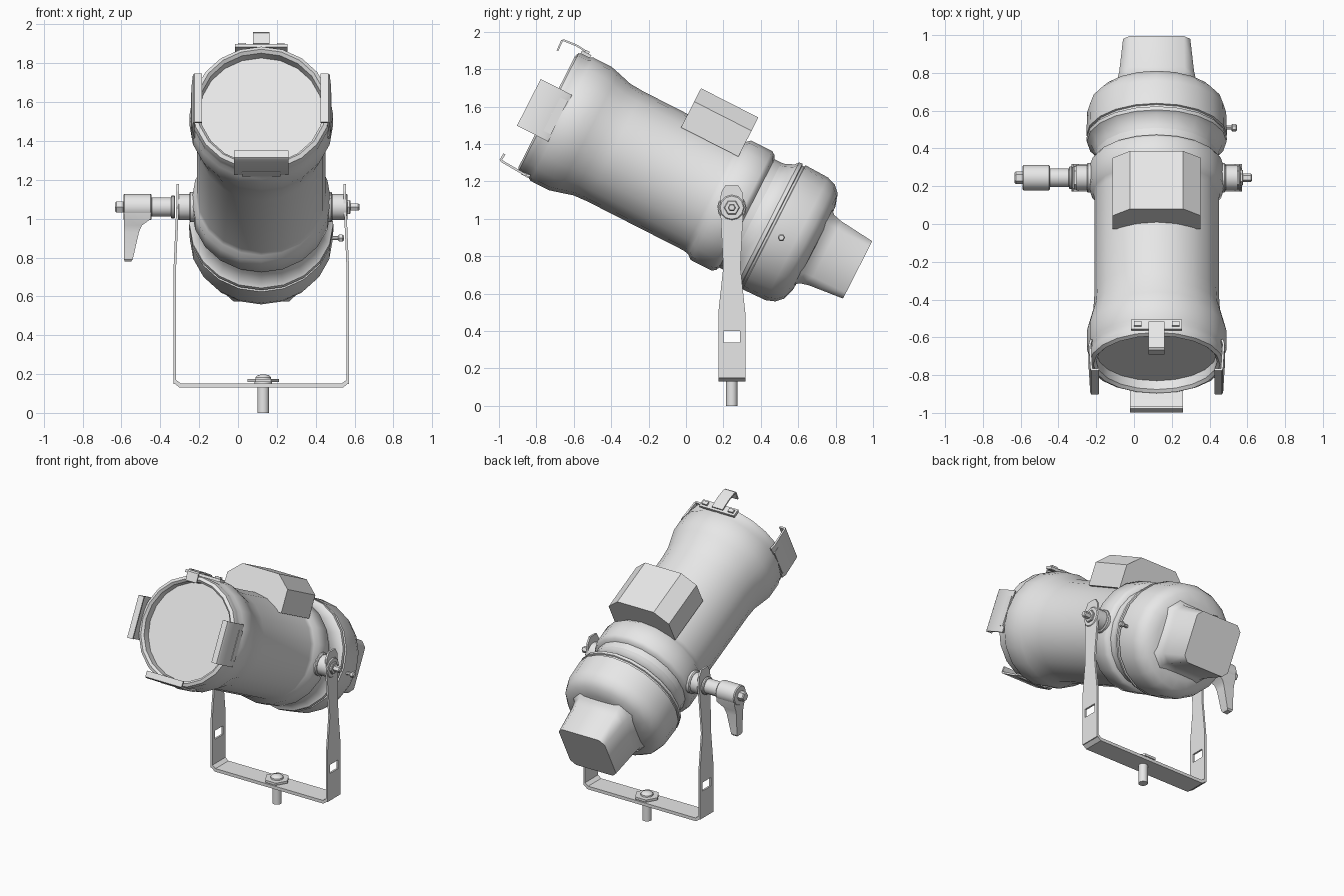
import bpy, bmesh, math
from math import sin, cos, pi, radians
from mathutils import Matrix, Vector

cube = bpy.data.objects.get("Cube")
if cube:
    bpy.data.objects.remove(cube, do_unlink=True)

grey = bpy.data.materials.new("plain grey")
grey.use_nodes = True
grey.diffuse_color = (0.8, 0.8, 0.8, 1)
grey.node_tree.nodes["Principled BSDF"].inputs["Base Color"].default_value = (0.8, 0.8, 0.8, 1)

# Lamp frame: local y runs backwards along the barrel, local z points to its top
CX, PY, PZ = 0.12, 0.245, 1.07
LAMP = Matrix.Translation((CX, PY, PZ)) @ Matrix.Rotation(radians(-27), 4, 'X')
WORLD = Matrix.Identity(4)


def finish(name, bm, matrix=WORLD, angle=35):
    """Turn a bmesh into a named, shaded object."""
    bmesh.ops.recalc_face_normals(bm, faces=bm.faces)
    mesh = bpy.data.meshes.new(name)
    bm.to_mesh(mesh)
    bm.free()
    mesh.transform(matrix)
    mesh.materials.append(grey)
    obj = bpy.data.objects.new(name, mesh)
    bpy.context.collection.objects.link(obj)
    bpy.ops.object.select_all(action='DESELECT')
    obj.select_set(True)
    bpy.context.view_layer.objects.active = obj
    bpy.ops.object.shade_smooth_by_angle(angle=radians(angle))
    return obj


def loft(name, rings, matrix=WORLD, angle=35, caps=True):
    """Skin a row of closed rings that share one point count."""
    bm = bmesh.new()
    rows = [[bm.verts.new(p) for p in ring] for ring in rings]
    n = len(rows[0])
    for a, b in zip(rows, rows[1:]):
        for i in range(n):
            j = (i + 1) % n
            bm.faces.new((a[i], a[j], b[j], b[i]))
    if caps:
        bm.faces.new(rows[0])
        bm.faces.new(rows[-1])
    return finish(name, bm, matrix, angle)


def turned(name, profile, matrix, sides=20, angle=35):
    """Turn a (distance, radius) profile about the local y axis."""
    rings = [[(r * cos(2 * pi * i / sides), t, r * sin(2 * pi * i / sides))
              for i in range(sides)] for t, r in profile]
    return loft(name, rings, matrix, angle)


def rod(name, x0, x1, r, y=PY, z=1.06, sides=16):
    """Cylinder along x with softly cut ends."""
    c = min(0.006, (x1 - x0) / 4)
    m = Matrix.Translation((0, y, z)) @ Matrix.Rotation(-pi / 2, 4, 'Z')
    return turned(name, [(x0, r - c), (x0 + c, r), (x1 - c, r), (x1, r - c)], m, sides)


def block(name, lo, hi, matrix=WORLD):
    x0, y0, z0 = lo
    x1, y1, z1 = hi
    ring = [(x0, y0), (x1, y0), (x1, y1), (x0, y1)]
    return loft(name, [[(x, y, z) for x, y in ring] for z in (z0, z1)], matrix)


def strap(name, path, width, thick, matrix):
    """Bent sheet strip following a (y, z) path, centred on x."""
    pts = [Vector(p) for p in path]
    offs = []
    for i, p in enumerate(pts):
        d = (pts[min(i + 1, len(pts) - 1)] - pts[max(i - 1, 0)]).normalized()
        offs.append(p + Vector((-d.y, d.x)) * thick)
    rings = [[(-width, *p), (width, *p), (width, *q), (-width, *q)] for p, q in zip(pts, offs)]
    return loft(name, rings, matrix)


# Barrel with flared front rim and recessed lens seat
turned("barrel", [(-1.0, 0.315), (-1.095, 0.32), (-1.11, 0.335), (-1.1, 0.355), (-1.07, 0.362),
                  (-1.04, 0.358), (-1.02, 0.37), (-0.91, 0.37), (-0.86, 0.357), (-0.78, 0.335),
                  (-0.7, 0.33), (-0.12, 0.33), (-0.09, 0.337), (-0.065, 0.358), (0.06, 0.358),
                  (0.08, 0.345), (0.09, 0.325), (0.15, 0.325)], LAMP, 20, 40)
turned("lens", [(-1.045, 0.318), (-1.03, 0.24), (-1.02, 0.12), (-1.018, 0.01)], LAMP, 20, 60)

# Rear housing with seam ring and rounded back
turned("rear_housing", [(0.1, 0.32), (0.15, 0.328), (0.2, 0.35), (0.215, 0.37), (0.235, 0.372),
                        (0.238, 0.362), (0.25, 0.362), (0.253, 0.372), (0.39, 0.368),
                        (0.44, 0.35), (0.475, 0.315), (0.495, 0.25), (0.505, 0.1)], LAMP, 20, 40)


# Square cap on the back, flaring where it meets the housing
def cut_square(t, w, h, c):
    return [(x, t, z) for x, z in ((-w + c, -h), (w - c, -h), (w, -h + c), (w, h - c),
                                   (w - c, h), (-w + c, h), (-w, h - c), (-w, -h + c))]


loft("rear_cap", [cut_square(0.46, 0.25, 0.25, 0.09), cut_square(0.51, 0.208, 0.205, 0.06),
                  cut_square(0.56, 0.198, 0.192, 0.05), cut_square(0.755, 0.178, 0.172, 0.035)],
     LAMP, 50)

# Vent hood with chamfered top edges
hood = [(-0.233, 0.25), (0.233, 0.25), (0.233, 0.405), (0.14, 0.485), (-0.14, 0.485), (-0.233, 0.405)]
loft("vent_hood", [[(x, t, z) for x, z in hood] for t in (-0.432, -0.088)], LAMP, 20)

# Three fixed filter holders around the rim
hook = [(-1.03, 0.352), (-1.06, 0.36), (-1.205, 0.352), (-1.218, 0.345), (-1.215, 0.305)]
for label, turn in (("left", 90), ("bottom", 180), ("right", 270)):
    m = LAMP @ Matrix.Rotation(radians(turn), 4, 'Y')
    strap("holder_" + label, hook, 0.14, 0.012, m)
    block("holder_foot_" + label, (-0.1, -1.08, 0.335), (0.1, -1.035, 0.362), m)

# Spring latch on top
strap("top_latch", [(-1.05, 0.385), (-1.13, 0.392), (-1.205, 0.385), (-1.215, 0.375),
                    (-1.212, 0.315)], 0.042, 0.01, LAMP)
block("latch_plate", (-0.135, -1.09, 0.358), (0.135, -1.035, 0.376), LAMP)
for s in (-1, 1):
    block("latch_rivet", (s * 0.1 - 0.02, -1.075, 0.37), (s * 0.1 + 0.02, -1.05, 0.388), LAMP)

# Yoke arms: tapered plates with a square slot
outline = [(0.072, 0.15), (0.072, 0.5), (0.046, 0.74), (0.063, 1.08), (0.058, 1.14), (0.035, 1.178)]
for label, s in (("left", 1), ("right", -1)):
    bm = bmesh.new()
    side = [bm.verts.new((0, PY + y, z)) for y, z in outline]
    back = [bm.verts.new((0, PY - y, z)) for y, z in reversed(outline)]
    hole = [bm.verts.new((0, PY + y, z)) for y, z in
            ((0.045, 0.34), (0.045, 0.4), (-0.045, 0.4), (-0.045, 0.34))]
    a, b, c, d = side[0], side[1], back[-2], back[-1]
    for quad in ((a, b, hole[1], hole[0]), (b, c, hole[2], hole[1]),
                 (c, d, hole[3], hole[2]), (d, a, hole[0], hole[3])):
        bm.faces.new(quad)
    for i in range(1, len(side) - 1):
        bm.faces.new((side[i], side[i + 1], back[-2 - i], back[-1 - i]))
    for v in bm.verts:
        v.co.x = CX + s * (0.452 if v.co.z < 1.0 else 0.437)
    skin = bmesh.ops.extrude_face_region(bm, geom=list(bm.faces))
    moved = [g for g in skin["geom"] if isinstance(g, bmesh.types.BMVert)]
    bmesh.ops.translate(bm, verts=moved, vec=(-s * 0.013, 0, 0))
    finish("yoke_arm_" + label, bm, angle=20)

# Yoke base strip with cut corners
base = [(-0.452, 0.17), (-0.452, 0.155), (-0.42, 0.13), (0.42, 0.13), (0.452, 0.155), (0.452, 0.17),
        (0.439, 0.17), (0.415, 0.152), (-0.415, 0.152), (-0.439, 0.17)]
loft("yoke_base", [[(CX + x, PY + y, z) for x, z in base] for y in (-0.072, 0.072)], angle=20)

# Mounting pin, washer plate and bolt head
UP = Matrix.Translation((0.13, PY, 0)) @ Matrix.Rotation(pi / 2, 4, 'X')
turned("mounting_pin", [(0, 0.03), (0.14, 0.03)], UP, 16)
turned("washer_plate", [(0.158, 0.082), (0.174, 0.082)], UP, 6)
turned("base_bolt", [(0.15, 0.045), (0.183, 0.04), (0.193, 0.03), (0.198, 0.012)], UP, 12)

# Pivot hubs and left bolt
rod("pivot_hub_left", 0.43, 0.485, 0.078)
rod("pivot_collar_left", 0.48, 0.565, 0.068, sides=12)
rod("pivot_nut_left", 0.56, 0.578, 0.042, sides=6)
rod("pivot_bolt_left", 0.57, 0.625, 0.022, sides=6)
rod("pivot_hub_right", -0.25, -0.19, 0.078)
rod("pivot_collar_right", -0.31, -0.24, 0.068, sides=12)

# Clamp handle on the right
rod("clamp_washer", -0.345, -0.325, 0.06)
rod("clamp_spacer", -0.45, -0.34, 0.05)
rod("clamp_hub", -0.59, -0.445, 0.068)
rod("clamp_bolt", -0.632, -0.585, 0.033, sides=6)
lever = [(-0.587, -0.447, 0.062, 1.05), (-0.587, -0.447, 0.055, 1.0), (-0.587, -0.495, 0.042, 0.965),
         (-0.587, -0.51, 0.036, 0.93), (-0.587, -0.542, 0.03, 0.79), (-0.583, -0.55, 0.022, 0.78)]
loft("clamp_lever", [[(x0, PY - w, z), (x1, PY - w, z), (x1, PY + w, z), (x0, PY + w, z)]
                     for x0, x1, w, z in lever])

# Thumb screw on the rear housing
rod("screw_shaft", 0.46, 0.53, 0.011, 0.51, 0.9, 8)
rod("screw_head", 0.515, 0.545, 0.02, 0.51, 0.9, 6)
